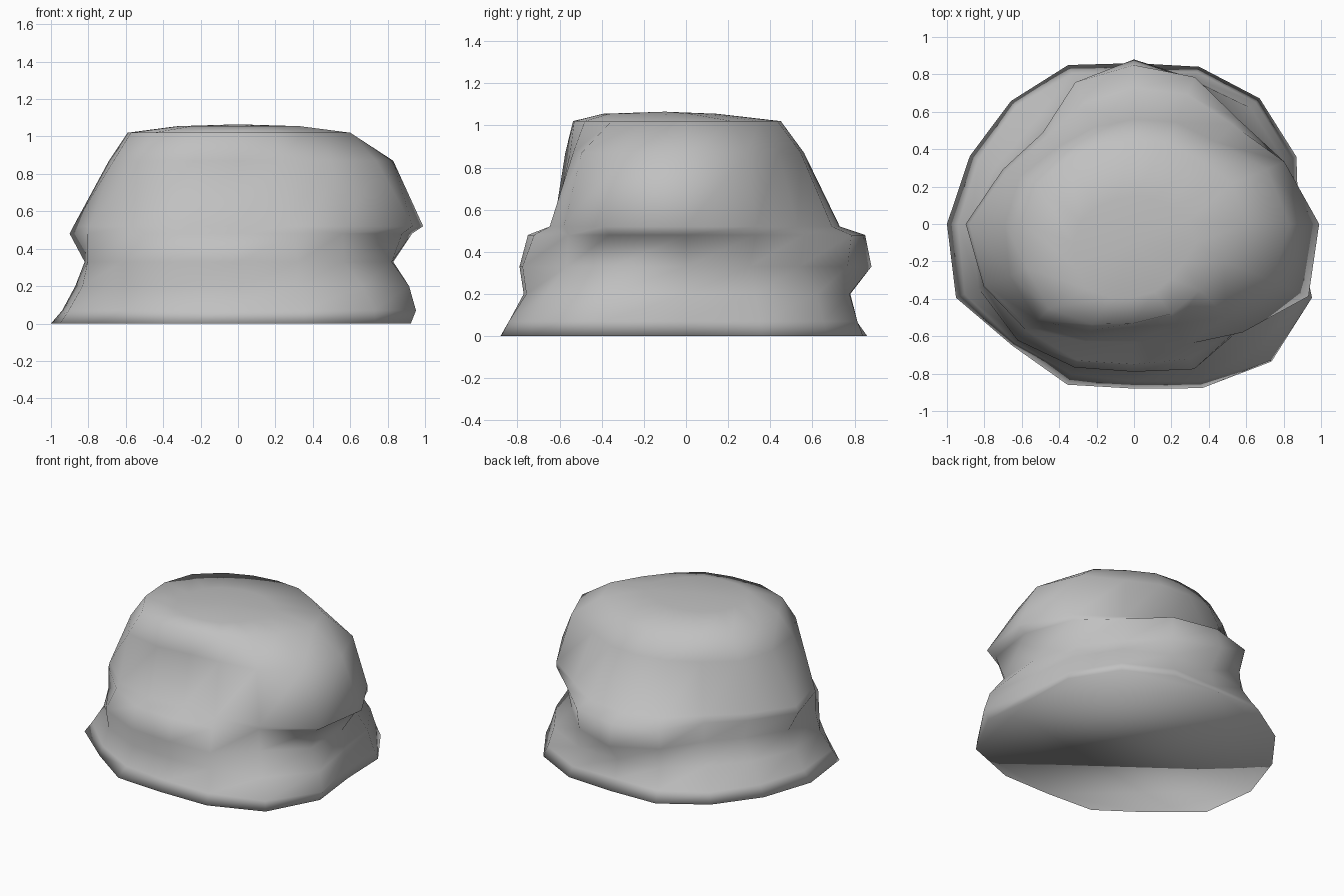
import bpy, bmesh, math

# Radii of each horizontal section, every 22.5 degrees counter-clockwise from +x
RINGS = {
    0.00: (.88, .94, .95, .91, .86, .92, .93, .95, 1.0, 1.03, .92, .93, .88, .95, 1.04, 1.0),
    0.07: (.87, .91, .92, .88, .81, .87, .89, .90, .94, .98, .90, .87, .84, .91, 1.03, 1.03),
    0.20: (.85, .87, .88, .84, .78, .79, .76, .80, .87, .90, .86, .81, .77, .82, .94, .99),
    0.33: (.83, .79, .76, .83, .88, .78, .66, .70, .82, .87, .88, .83, .79, .84, .80, .89),
    0.48: (.93, .87, .79, .85, .85, .82, .69, .76, .90, .87, .81, .79, .75, .78, .79, .95),
    0.52: (.99, .87, .75, .75, .73, .70, .66, .74, .88, .86, .79, .68, .63, .70, .82, 1.01),
    0.87: (.83, .77, .62, .59, .56, .56, .58, .66, .69, .72, .73, .62, .55, .58, .70, .80),
    1.02: (.60, .57, .49, .47, .45, .46, .50, .56, .59, .62, .64, .58, .53, .52, .50, .52),
}
N = 16

stone = bpy.data.materials.new("grey_stone")
stone.diffuse_color = (0.53, 0.53, 0.53, 1)

bm = bmesh.new()


def add_ring(z, radii, scale=1.0, dy=0.0):
    return [bm.verts.new((scale * r * math.cos(math.tau * i / N),
                          scale * r * math.sin(math.tau * i / N) + dy, z))
            for i, r in enumerate(radii)]


# Boulder sides, then a gently domed top
loops = [add_ring(z, radii) for z, radii in RINGS.items()]
loops.append(add_ring(1.055, RINGS[1.02], 0.55, -0.1))
for low, high in zip(loops, loops[1:]):
    for i in range(N):
        j = (i + 1) % N
        bm.faces.new((low[i], low[j], high[j], high[i]))
top = bm.verts.new((0, -0.1, 1.065))
for i in range(N):
    bm.faces.new((loops[-1][i], loops[-1][(i + 1) % N], top))
bm.faces.new(loops[0][::-1])
bmesh.ops.recalc_face_normals(bm, faces=bm.faces)
for f in bm.faces:
    f.smooth = True

mesh = bpy.data.meshes.new("boulder")
bm.to_mesh(mesh)
bm.free()
mesh.materials.append(stone)
boulder = bpy.data.objects.new("boulder", mesh)
bpy.context.collection.objects.link(boulder)
